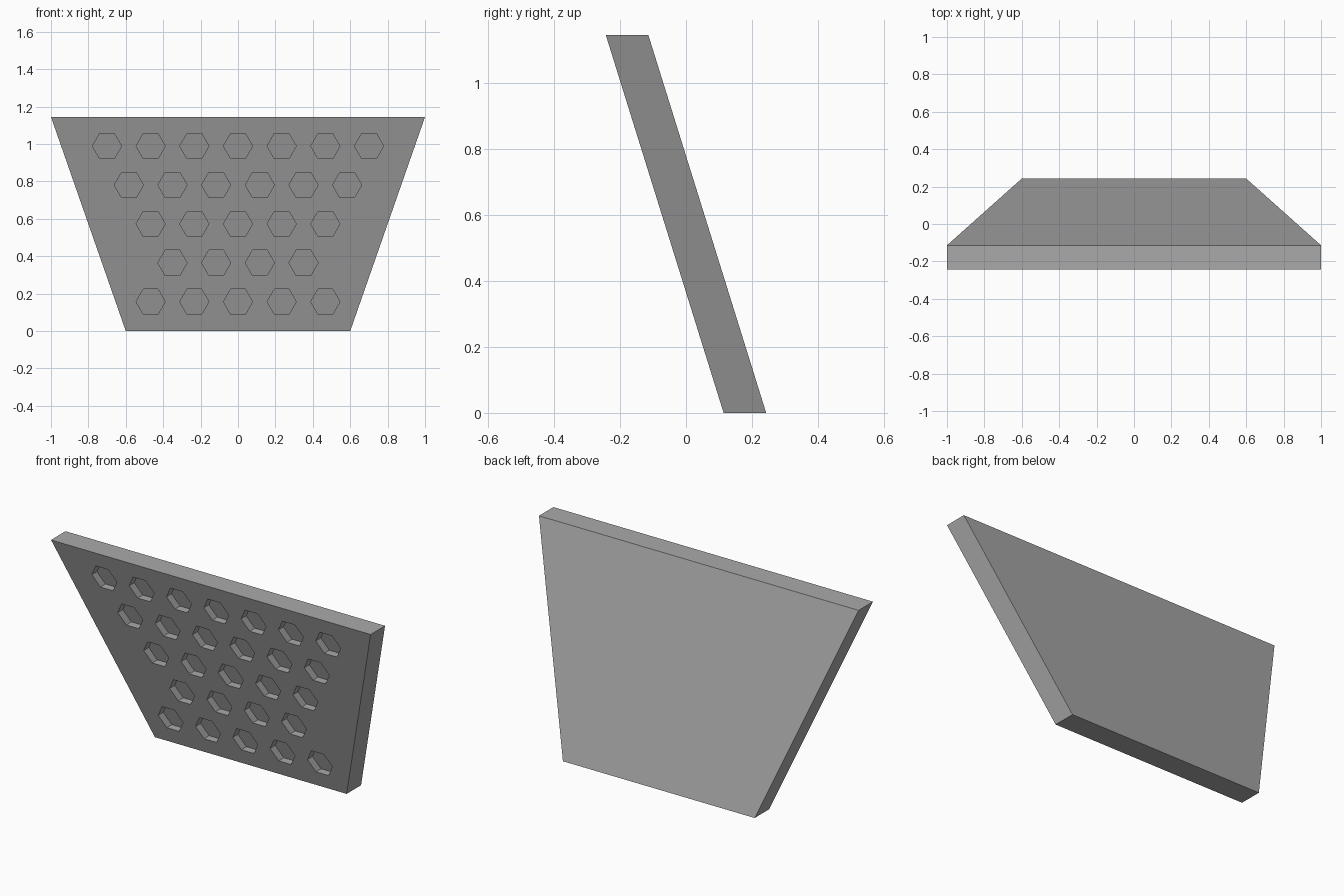
import bpy, bmesh, math

cube = bpy.data.objects.get("Cube")
if cube:
    bpy.data.objects.remove(cube, do_unlink=True)

HEIGHT = 1.145
SLOPE = 0.357 / HEIGHT      # forward lean per unit of height
FRONT_Y = 0.114             # front plane at the base
THICK = 0.129
POCKET = 0.045
PITCH_X, PITCH_Z = 0.2335, 0.208

grey = bpy.data.materials.new("plain_grey")
grey.use_nodes = True
colour = (0.4, 0.4, 0.4, 1)
grey.diffuse_color = colour
grey.node_tree.nodes["Principled BSDF"].inputs["Base Color"].default_value = colour


def add_prism(bm, outline, near, far):
    """Prism from an x-z outline, spanning two depths behind the leaning front."""
    rings = [[bm.verts.new((x, FRONT_Y - SLOPE * z + d, z)) for x, z in outline]
             for d in (near, far)]
    bm.faces.new(rings[0])
    bm.faces.new(rings[1][::-1])
    n = len(outline)
    for i in range(n):
        j = (i + 1) % n
        bm.faces.new((rings[0][j], rings[0][i], rings[1][i], rings[1][j]))


def make_object(name, bm):
    bmesh.ops.recalc_face_normals(bm, faces=bm.faces)
    mesh = bpy.data.meshes.new(name)
    bm.to_mesh(mesh)
    bm.free()
    mesh.materials.append(grey)
    obj = bpy.data.objects.new(name, mesh)
    bpy.context.collection.objects.link(obj)
    return obj


# Leaning trapezoid slab
bm = bmesh.new()
add_prism(bm, [(-0.6, 0), (0.6, 0), (1, HEIGHT), (-1, HEIGHT)], 0, THICK)
panel = make_object("leaning_panel", bm)

# Rows of hexagonal pockets, bottom to top
bm = bmesh.new()
for row, count in enumerate((5, 4, 5, 6, 7)):
    cz = 0.157 + row * PITCH_Z
    for col in range(count):
        cx = (col - (count - 1) / 2) * PITCH_X
        hexagon = [(cx + 0.078 * math.cos(k * math.pi / 3),
                    cz + 0.078 * math.sin(k * math.pi / 3)) for k in range(6)]
        add_prism(bm, hexagon, -0.1, POCKET)
cutter = make_object("pocket_cutter", bm)
cutter.hide_render = True
cutter.hide_set(True)

# Cut the pockets into the front, then drop the cutter
cut = panel.modifiers.new("pockets", 'BOOLEAN')
cut.operation = 'DIFFERENCE'
cut.solver = 'EXACT'
cut.object = cutter
bpy.context.view_layer.objects.active = panel
bpy.ops.object.modifier_apply(modifier=cut.name)
bpy.data.objects.remove(cutter, do_unlink=True)
